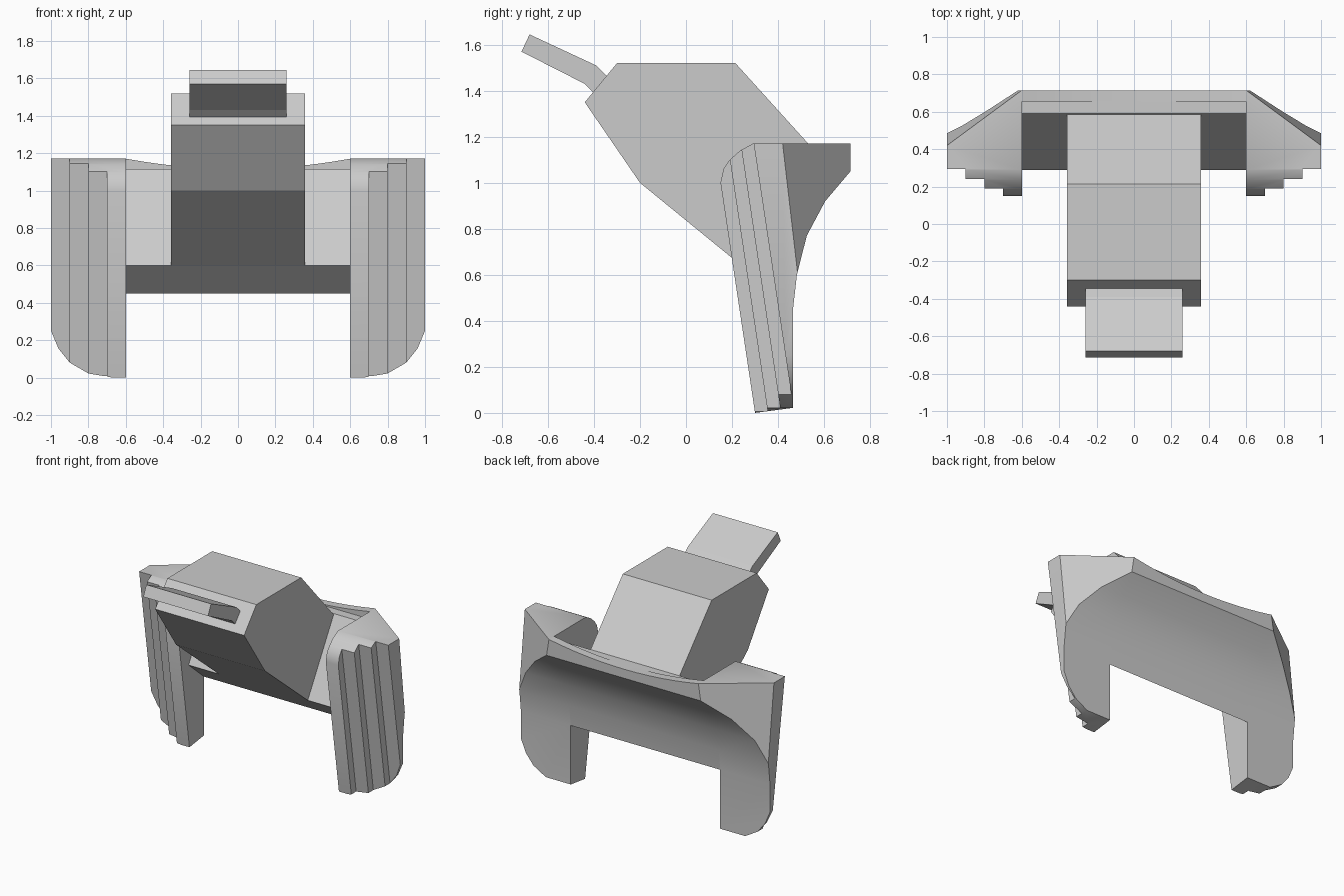
import bpy, bmesh
from mathutils import Vector

if "Cube" in bpy.data.objects:
    bpy.data.objects.remove(bpy.data.objects["Cube"])

def loft(name, rings):
    """Closed solid through a list of equal-length point rings."""
    bm = bmesh.new()
    vs = [[bm.verts.new(p) for p in r] for r in rings]
    n = len(vs[0])
    for a, b in zip(vs, vs[1:]):
        for i in range(n):
            j = (i + 1) % n
            bm.faces.new((a[i], a[j], b[j], b[i]))
    bm.faces.new(vs[0][::-1])
    bm.faces.new(vs[-1])
    bmesh.ops.recalc_face_normals(bm, faces=bm.faces)
    me = bpy.data.meshes.new(name)
    bm.to_mesh(me)
    bm.free()
    ob = bpy.data.objects.new(name, me)
    bpy.context.collection.objects.link(ob)
    return ob

def side_prism(name, pts, x0, x1):
    return loft(name, [[(x, y, z) for y, z in pts] for x in (x0, x1)])

def smooth(ob):
    bpy.ops.object.select_all(action='DESELECT')
    ob.select_set(True)
    bpy.context.view_layer.objects.active = ob
    bpy.ops.object.shade_smooth_by_angle(angle=0.5)

# Central body and the bent plate at its front
side_prism("body", [(-.30, 1.52), (.215, 1.52), (.64, 1.05), (.44, .7), (.29, .6),
                    (-.20, 1.0), (-.44, 1.35)], -.357, .357)
side_prism("front_plate", [(-.68, 1.645), (-.39, 1.51), (-.28, 1.40), (-.34, 1.33),
                           (-.44, 1.43), (-.715, 1.57)], -.26, .26)

# Cross panel between the legs, its rear rim dipping towards the middle
back = [(.715, 1.05), (.605, .92), (.525, .77), (.482, .6), (.465, .45)]
rings = []
for i in range(13):
    x = -.6 + .1 * i
    rim = 1.17 - .055 * (1 - (x / .6) ** 2)
    pts = [(.29, .6), (.59, 1.115), (.655, 1.115), (.655, rim), (.715, rim)] + back
    rings.append([(x, y, z) for y, z in pts])
smooth(loft("cross_panel", rings))

# Leg: side profile, with the outer rear corner sliced off
leg = side_prism("leg", [(.30, 0), (.15, 1.0), (.163, 1.06), (.19, 1.10), (.235, 1.14),
                         (.29, 1.17), (.715, 1.17)] + back + [(.465, .022)], .6, 1)
bm = bmesh.new()
bm.from_mesh(leg.data)
a, b, c = Vector((.6, .715, 1.17)), Vector((1, .42, 1.17)), Vector((1, .48, .65))
no = (b - a).cross(c - a)
if no.y < 0:
    no = -no
cut = bmesh.ops.bisect_plane(bm, geom=bm.verts[:] + bm.edges[:] + bm.faces[:],
                             plane_co=a, plane_no=no, clear_outer=True)
bmesh.ops.holes_fill(bm, edges=[e for e in bm.edges if e.is_boundary], sides=0)
bmesh.ops.recalc_face_normals(bm, faces=bm.faces)
bm.to_mesh(leg.data)
bm.free()

# Leaning stepped front and rounded foot outline, used as cutters
steps = [(.5, 1.2), (.5, .30), (.7, .30), (.7, .356), (.8, .356), (.8, .413),
         (.9, .413), (.9, .47), (1.1, .47), (1.1, 1.2)]
foot = [(.5, -.02), (.65, -.004), (.7, .005), (.8, .022), (.9, .08), (.96, .155), (1, .25),
        (1.05, .5), (1.05, 1.4), (.5, 1.4)]
cutters = [
    loft("step_cutter", [[(x, y - .15 * z, z) for x, y in steps] for z in (-.3, 1.5)]),
    loft("foot_cutter", [[(x, y, z) for x, z in foot] for y in (-.5, 1.5)]),
]
for cu in cutters:
    cu.hide_render = True
    m = leg.modifiers.new("trim", 'BOOLEAN')
    m.operation, m.solver, m.object = 'INTERSECT', 'EXACT', cu
leg.modifiers.new("mirror", 'MIRROR').use_mirror_merge = False

# Bake the trimmed, mirrored legs
dg = bpy.context.evaluated_depsgraph_get()
me = bpy.data.meshes.new_from_object(leg.evaluated_get(dg))
leg.modifiers.clear()
leg.data = me
leg.name = "legs"
for cu in cutters:
    bpy.data.objects.remove(cu)
smooth(leg)
